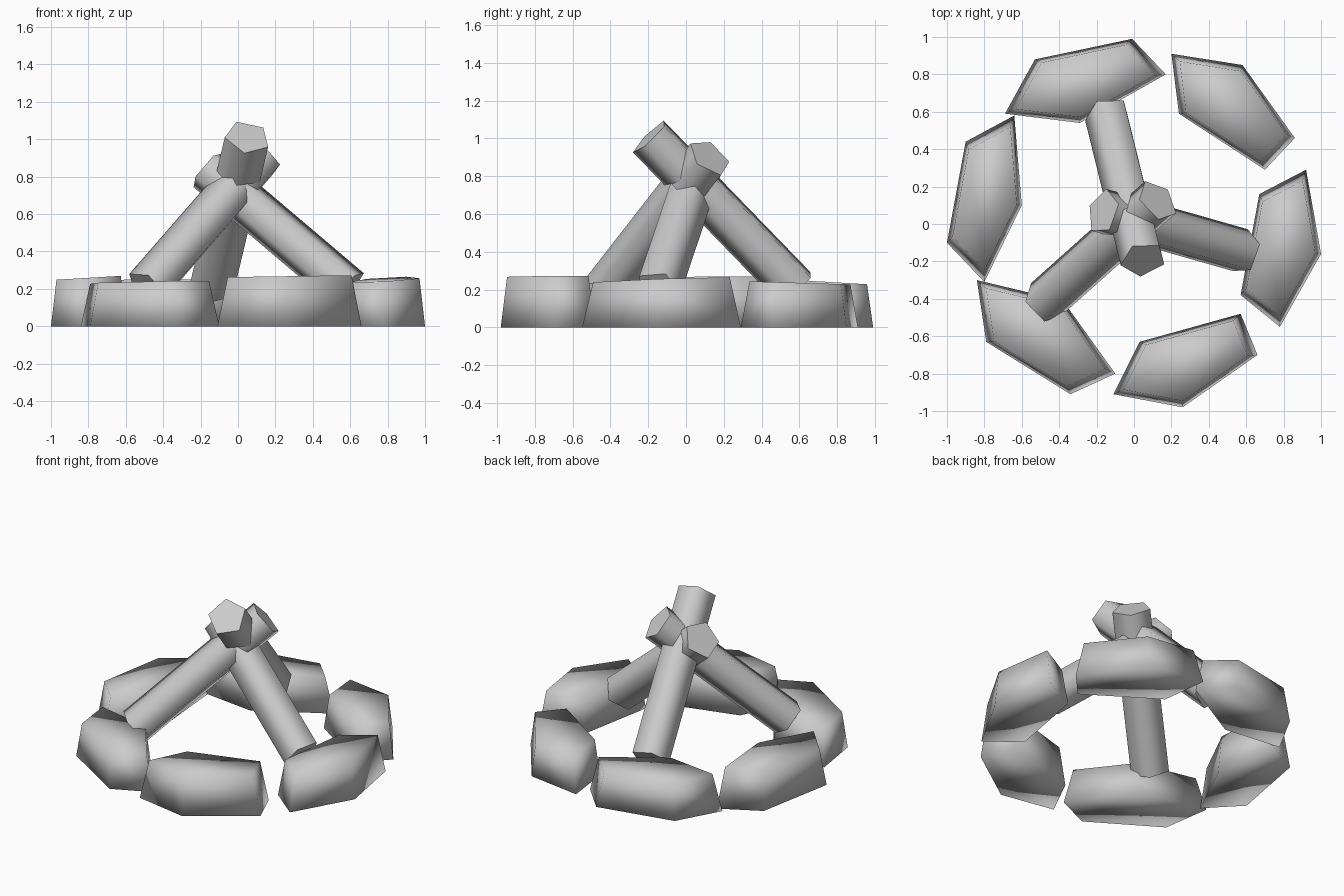
import bpy, bmesh, math
from mathutils import Vector

if "Cube" in bpy.data.objects:
    bpy.data.objects.remove(bpy.data.objects["Cube"])


def make_object(name, bm, angle):
    bmesh.ops.recalc_face_normals(bm, faces=bm.faces)
    me = bpy.data.meshes.new(name)
    bm.to_mesh(me)
    bm.free()
    ob = bpy.data.objects.new(name, me)
    bpy.context.collection.objects.link(ob)
    bpy.ops.object.select_all(action='DESELECT')
    ob.select_set(True)
    bpy.context.view_layer.objects.active = ob
    bpy.ops.object.shade_smooth_by_angle(angle=angle)
    return ob


def loft(name, bottom, top, angle):
    """Closed prism between two matching rings."""
    bm = bmesh.new()
    a = [bm.verts.new(p) for p in bottom]
    b = [bm.verts.new(p) for p in top]
    n = len(a)
    bm.faces.new(a)
    bm.faces.new(b)
    for i in range(n):
        j = (i + 1) % n
        bm.faces.new((a[i], a[j], b[j], b[i]))
    return make_object(name, bm, angle)


def stone(name, outline, height, slope_x, slope_y, taper=0.86):
    base = [Vector((x, y, 0)) for x, y in outline]
    c = sum(base, Vector()) / len(base)
    top = []
    for p in base:
        d = (p - c) * taper
        top.append(c + d + Vector((0, 0, height + slope_x * d.x + slope_y * d.y)))
    loft(name, base, top, math.pi)


def log(name, foot, tip, corner, radius=0.125):
    foot, tip = Vector(foot), Vector(tip)
    axis = (tip - foot).normalized()
    u = Vector(corner)
    u = (u - axis * u.dot(axis)).normalized()
    v = axis.cross(u)
    ring = [radius * (u * math.cos(t) + v * math.sin(t))
            for t in (math.tau * i / 5 for i in range(5))]
    loft(name, [foot + r for r in ring], [tip + r for r in ring], math.radians(80))


# Ring of seven irregular five-sided stones: outline, height, top tilt
STONES = [
    ([(-1.0, -.10), (-.90, .44), (-.64, .58), (-.60, .10), (-.80, -.31)], .26, .06, 0),
    ([(-.69, .59), (-.53, .88), (-.01, .99), (.17, .80), (-.29, .54)], .24, 0, -.06),
    ([(.20, .91), (.58, .85), (.86, .46), (.70, .29), (.24, .59)], .235, 0, -.03),
    ([(.92, .29), (1.0, -.16), (.78, -.55), (.57, -.38), (.67, .16)], .25, .04, .03),
    ([(.66, -.70), (.26, -.98), (-.11, -.91), (.03, -.63), (.57, -.48)], .268, .015, 0),
    ([(-.10, -.80), (-.34, -.91), (-.79, -.63), (-.84, -.30), (-.38, -.41)], .235, .01, -.02),
    ]
# last stone of the ring is absent between none; gaps follow the outlines above
for i, args in enumerate(STONES):
    stone(f"ring_stone_{i + 1}", *args)

# Three five-sided logs leaning together
log("back_log", (-.14, .585, .21), (.05, -.19, 1.01), (.085, .075, .053))
log("right_log", (.59, -.15, .20), (-.165, .065, .84), (.08, .04, .08))
log("left_log", (-.485, -.42, .20), (.125, .125, .90), (-.074, .118, -.027))
